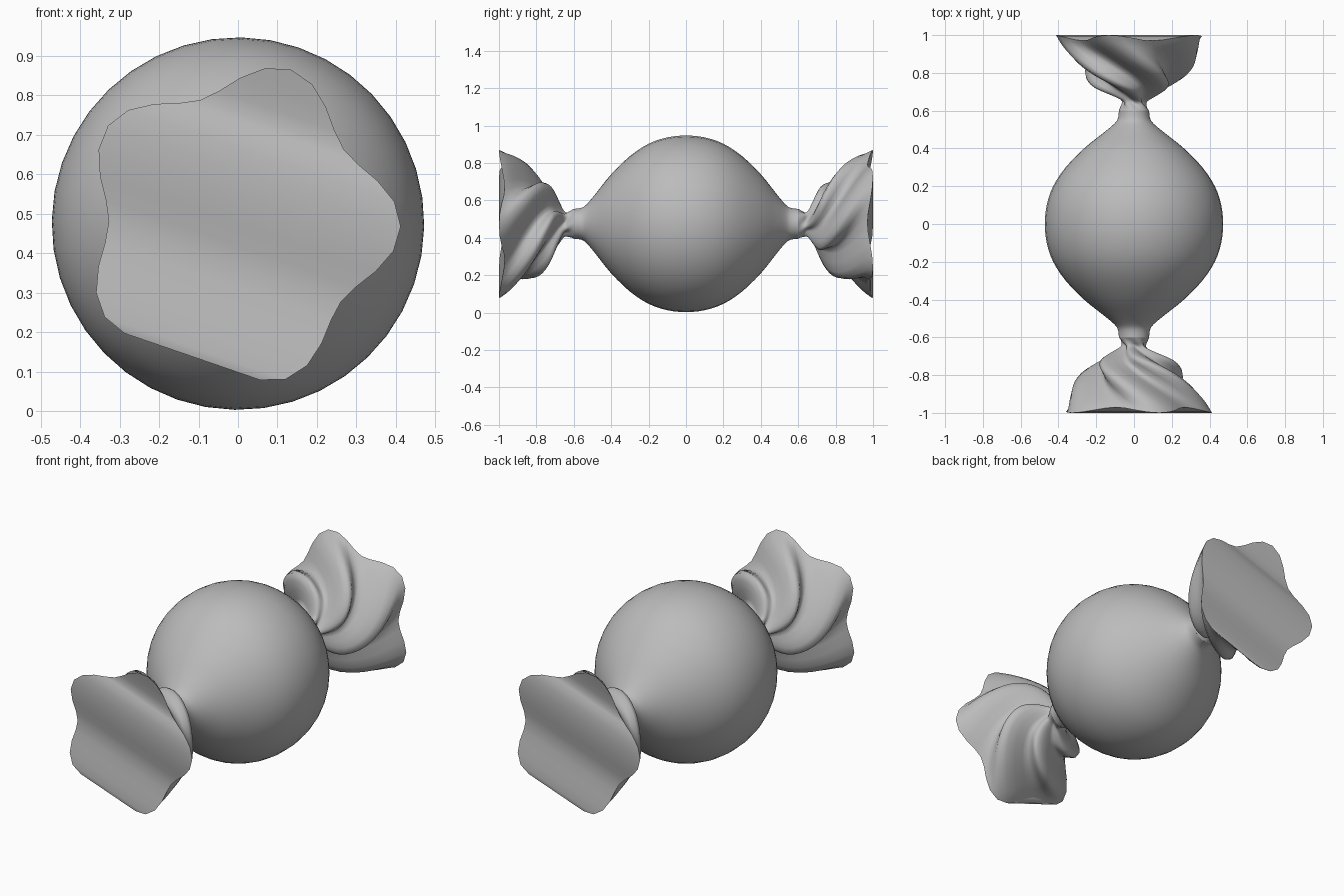
import bpy, bmesh, math
from mathutils import Matrix, Vector

SEG = 40          # sides around the sweet
LOBES = 5         # points of the twisted ends
CENTRE_Z = 0.475
TIP = math.radians(71)

cube = bpy.data.objects.get("Cube")
if cube:
    bpy.data.objects.remove(cube)

grey = bpy.data.materials.new("wrapper grey")
grey.use_nodes = True
colour = (0.5, 0.5, 0.5, 1)
grey.diffuse_color = colour
grey.node_tree.nodes["Principled BSDF"].inputs["Base Color"].default_value = colour


def smooth_rows(rows, steps):
    """Catmull-Rom interpolation through rows of values."""
    out = []
    for k in range(len(rows) - 1):
        a, b, c, d = (Vector(rows[min(max(k + j, 0), len(rows) - 1)]) for j in (-1, 0, 1, 2))
        for s in range(steps):
            t = s / steps
            out.append(b + (c - a) * t / 2 + (2 * a - 5 * b + 4 * c - d) * t**2 / 2
                       + (3 * b - a - 3 * c + d) * t**3 / 2)
    return out + [Vector(rows[-1])]


def loft(name, rows, capped):
    """Rows hold distance, radius, lobe depth and twist in degrees; runs towards the front."""
    bm = bmesh.new()
    rings = []
    for row in rows:
        dist, radius, depth, twist = row
        ring = []
        for i in range(SEG):
            a = math.tau * i / SEG
            wave = math.cos(LOBES * a)
            r = radius * (1 + depth * wave)
            ang = a + TIP + math.radians(twist)
            dip = 0.015 * (1 - wave) * max(0, (dist - 0.8) / 0.2)
            ring.append(bm.verts.new((r * math.cos(ang), dip - dist, r * math.sin(ang))))
        rings.append(ring)
    for low, high in zip(rings, rings[1:]):
        for i in range(SEG):
            j = (i + 1) % SEG
            bm.faces.new((low[i], low[j], high[j], high[i]))
    if capped:
        # rippled end sheet in strips across the star
        rim = rings[-1]
        for i in range(SEG // 2):
            strip = [rim[i], rim[i + 1], rim[-i - 1], rim[-i]]
            bm.faces.new(list(dict.fromkeys(strip)))
        for i in range(SEG):
            bm.edges.get((rim[i], rim[(i + 1) % SEG])).smooth = False
    bmesh.ops.recalc_face_normals(bm, faces=bm.faces)
    for f in bm.faces:
        f.smooth = True
    mesh = bpy.data.meshes.new(name)
    bm.to_mesh(mesh)
    bm.free()
    mesh.materials.append(grey)
    obj = bpy.data.objects.new(name, mesh)
    obj.location.z = CENTRE_Z
    bpy.context.collection.objects.link(obj)
    return obj


# round body tapering into both necks
half = [(0, 0.472), (0.1, 0.462), (0.2, 0.428), (0.3, 0.362), (0.4, 0.265),
        (0.48, 0.165), (0.53, 0.105), (0.56, 0.085), (0.6, 0.08)]
full = [(-d, r, 0, 0) for d, r in reversed(half[1:])] + [(d, r, 0, 0) for d, r in half]
loft("candy_body", smooth_rows(full, 3), False)

# twisted wrapper ends, the back one turned half way round
tail = [(0.6, 0.08, 0, 150), (0.625, 0.066, 0.08, 135), (0.65, 0.06, 0.2, 115),
        (0.68, 0.1, 0.25, 95), (0.72, 0.165, 0.25, 75), (0.77, 0.215, 0.24, 54),
        (0.83, 0.26, 0.2, 34), (0.9, 0.305, 0.16, 16), (0.96, 0.345, 0.13, 4),
        (1, 0.37, 0.115, 0)]
front = loft("front_wrapper_end", smooth_rows(tail, 3), True)
back = front.copy()
back.data = front.data.copy()
back.name = "back_wrapper_end"
back.data.transform(Matrix.Rotation(math.pi, 4, 'Z'))
bpy.context.collection.objects.link(back)
